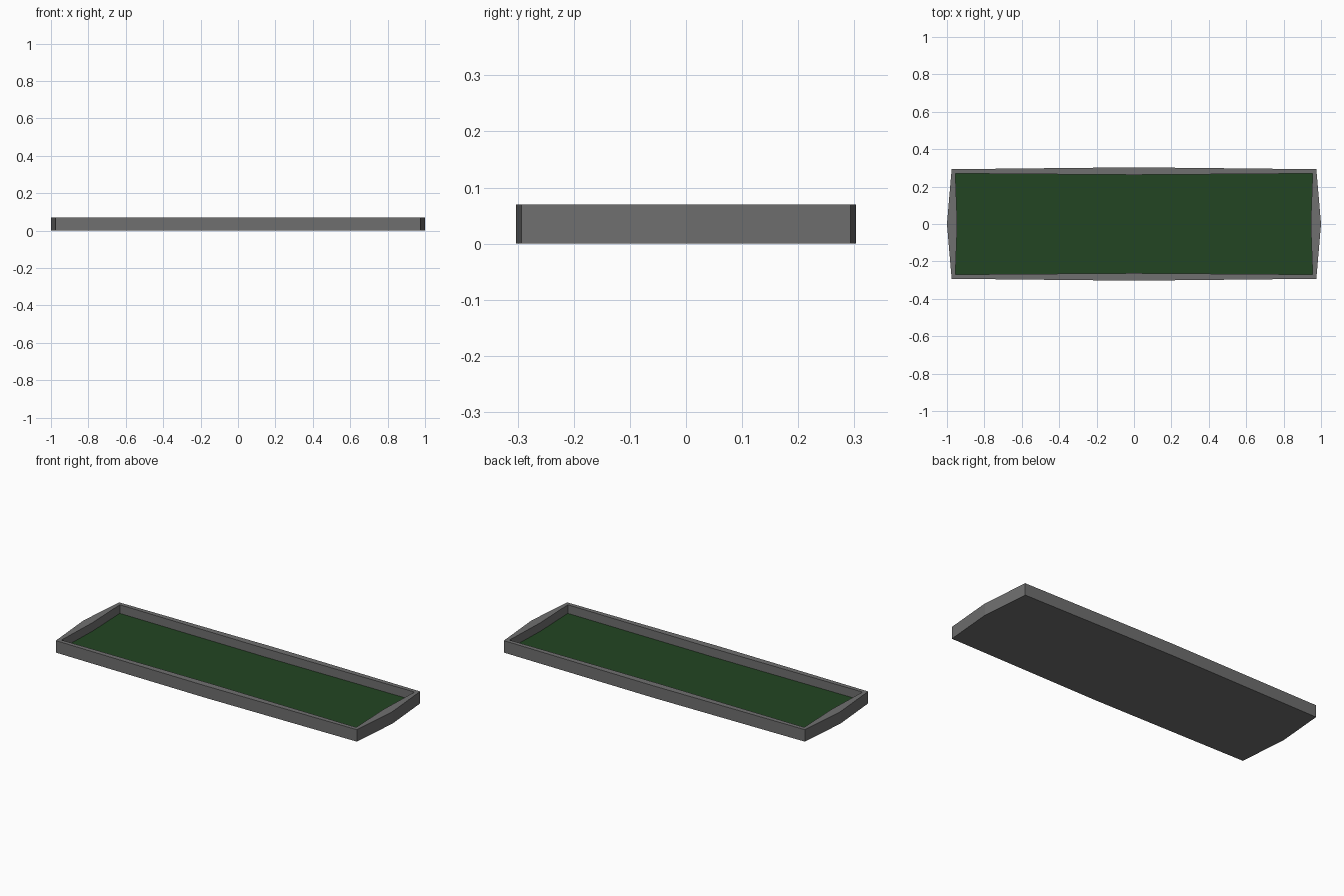
import bpy, bmesh

if "Cube" in bpy.data.objects:
    bpy.data.objects.remove(bpy.data.objects["Cube"])

HEIGHT = 0.07
FLOOR = 0.02


def material(name, colour):
    m = bpy.data.materials.new(name)
    m.diffuse_color = (*colour, 1)
    m.use_nodes = True
    m.node_tree.nodes["Principled BSDF"].inputs["Base Color"].default_value = m.diffuse_color
    return m


def outline(corner_x, corner_y, mid_x, mid_y):
    """Eight-point outline: four corners and the four side midpoints."""
    return [(corner_x, -corner_y), (mid_x, 0), (corner_x, corner_y), (0, mid_y),
            (-corner_x, corner_y), (-mid_x, 0), (-corner_x, -corner_y), (0, -mid_y)]


def finish(name, bm, mat):
    mesh = bpy.data.meshes.new(name)
    bm.to_mesh(mesh)
    bm.free()
    mesh.materials.append(mat)
    obj = bpy.data.objects.new(name, mesh)
    bpy.context.collection.objects.link(obj)
    return obj


grey = material("dark grey", (0.16, 0.16, 0.16))
green = material("felt green", (0.016, 0.06, 0.016))

outer = outline(0.975, 0.293, 1.0, 0.303)
inner = outline(0.955, 0.27, 0.945, 0.263)

# Tray: base, bowed outer walls, flat rim and inner walls
bm = bmesh.new()
loops = [[bm.verts.new((x, y, z)) for x, y in pts]
         for pts, z in ((outer, 0), (outer, HEIGHT), (inner, HEIGHT), (inner, FLOOR))]
for low, high in zip(loops, loops[1:]):
    for i in range(8):
        j = (i + 1) % 8
        bm.faces.new((low[i], low[j], high[j], high[i]))
bm.faces.new(loops[0][::-1])
finish("tray", bm, grey)

# Green floor lining
bm = bmesh.new()
bm.faces.new([bm.verts.new((x, y, FLOOR)) for x, y in inner])
finish("floor_lining", bm, green)
